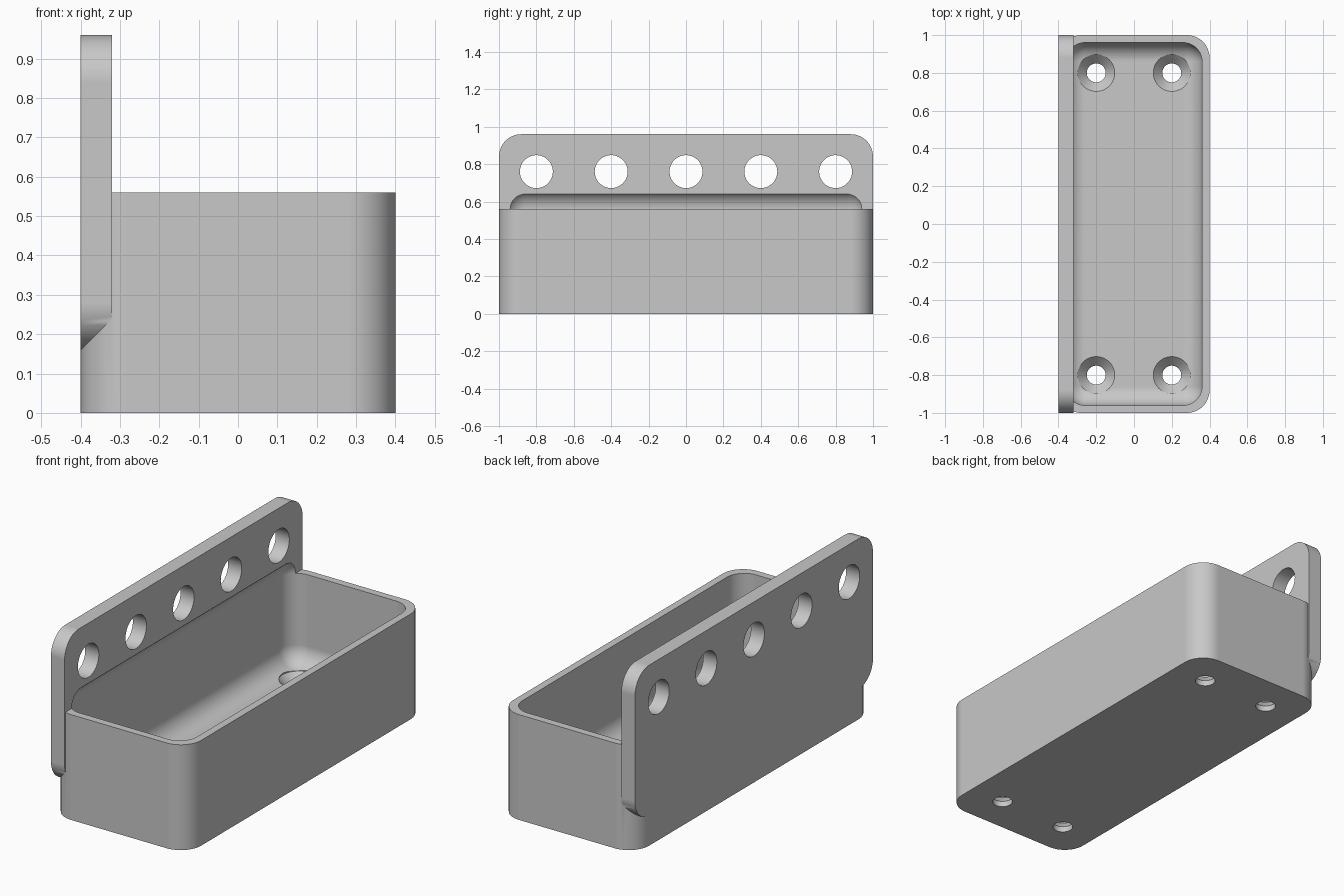
import bpy
import bmesh
from math import cos, sin, pi, tau
from mathutils import Matrix, Vector

cube = bpy.data.objects.get("Cube")
if cube:
    bpy.data.objects.remove(cube, do_unlink=True)

grey = bpy.data.materials.new("plain_grey")
grey.use_nodes = True
grey.diffuse_color = (0.58, 0.58, 0.58, 1)
grey.node_tree.nodes["Principled BSDF"].inputs["Base Color"].default_value = grey.diffuse_color


def finish(bm, name):
    bmesh.ops.recalc_face_normals(bm, faces=bm.faces)
    mesh = bpy.data.meshes.new(name)
    bm.to_mesh(mesh)
    bm.free()
    mesh.materials.append(grey)
    obj = bpy.data.objects.new(name, mesh)
    bpy.context.collection.objects.link(obj)
    return obj


def rounded_slab(name, low, high, radius, axis=None):
    """Block with rounded edges along one axis, or along all of them."""
    low, high = Vector(low), Vector(high)
    bm = bmesh.new()
    bmesh.ops.create_cube(bm, size=1)
    bmesh.ops.scale(bm, vec=high - low, verts=bm.verts)
    bmesh.ops.translate(bm, vec=(low + high) / 2, verts=bm.verts)
    edges = [e for e in bm.edges if axis is None
             or abs((e.verts[0].co - e.verts[1].co)[axis]) > 0.01]
    bmesh.ops.bevel(bm, geom=edges, offset=radius, segments=16,
                    profile=0.5, affect='EDGES')
    return finish(bm, name)


def turned(name, profile, matrix, sides=64):
    """Solid turned around its own z from (radius, height) points."""
    bm = bmesh.new()
    rings = [[bm.verts.new((r * cos(tau * i / sides), r * sin(tau * i / sides), z))
              for i in range(sides)] for r, z in profile]
    for a, b in zip(rings, rings[1:]):
        for i in range(sides):
            j = (i + 1) % sides
            bm.faces.new((a[i], a[j], b[j], b[i]))
    bm.faces.new(rings[0])
    bm.faces.new(rings[-1])
    bm.transform(matrix)
    return finish(bm, name)


def combine(target, other, operation):
    other.hide_render = True
    mod = target.modifiers.new(operation.title(), 'BOOLEAN')
    mod.operation = operation
    mod.solver = 'EXACT'
    mod.object = other
    bpy.context.view_layer.objects.active = target
    bpy.ops.object.modifier_apply(modifier=mod.name)
    bpy.data.objects.remove(other, do_unlink=True)


# Tray body joined with the tall mounting plate
tray = rounded_slab("wall_tray", (-0.4, -1, 0), (0.4, 1, 0.56), 0.12, axis=2)
plate = rounded_slab("mounting_plate", (-0.4, -1, 0.16), (-0.32, 1, 0.96), 0.12, axis=0)
combine(tray, plate, 'UNION')

# Hollow with rounded edges, running up into the plate
hollow = rounded_slab("hollow_cutter", (-0.36, -0.96, 0.08), (0.36, 0.96, 0.66), 0.1)
combine(tray, hollow, 'DIFFERENCE')

# Row of holes through the plate
for k in range(-2, 3):
    place = Matrix.Translation((-0.36, 0.4 * k, 0.76)) @ Matrix.Rotation(pi / 2, 4, 'Y')
    hole = turned("plate_hole_cutter", [(0.088, -0.1), (0.088, 0.1)], place)
    combine(tray, hole, 'DIFFERENCE')

# Countersunk screw holes in the floor
sink = [(0.05, -0.05), (0.05, 0.03), (0.098, 0.08), (0.098, 0.2)]
for x in (-0.2, 0.2):
    for y in (-0.8, 0.8):
        hole = turned("screw_hole_cutter", sink, Matrix.Translation((x, y, 0)))
        combine(tray, hole, 'DIFFERENCE')

# Smooth curves, crisp edges, flat walls
bpy.ops.object.select_all(action='DESELECT')
tray.select_set(True)
bpy.context.view_layer.objects.active = tray
bpy.ops.object.shade_smooth_by_angle()
weighted = tray.modifiers.new("Weighted Normals", 'WEIGHTED_NORMAL')
weighted.keep_sharp = True
